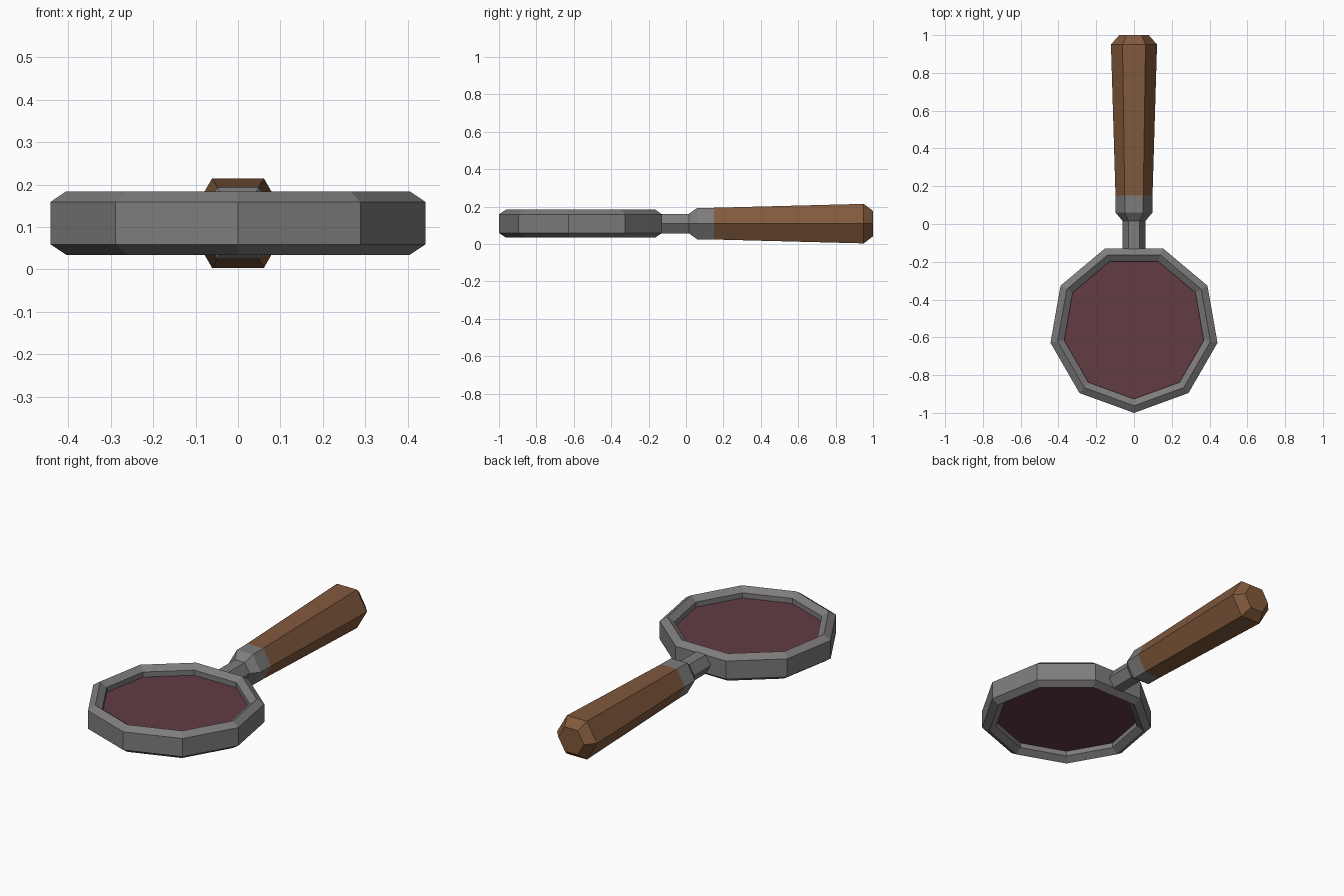
import bpy, bmesh
from math import sin, cos, tau, pi
from mathutils import Matrix

if "Cube" in bpy.data.objects:
    bpy.data.objects.remove(bpy.data.objects["Cube"])

MID = 0.109  # height of the shared centre plane


def material(name, rgb):
    m = bpy.data.materials.new(name)
    m.diffuse_color = (*rgb, 1)
    m.use_nodes = True
    m.node_tree.nodes["Principled BSDF"].inputs["Base Color"].default_value = m.diffuse_color
    return m


def sweep(name, profile, sides, matrix, mat, closed=False):
    """Spin (radius, height) points around local z; cap both ends, or join them."""
    bm = bmesh.new()
    rings = [[bm.verts.new((r * cos(tau * k / sides), r * sin(tau * k / sides), h))
              for k in range(sides)] for r, h in profile]
    pairs = list(zip(rings, rings[1:]))
    if closed:
        pairs.append((rings[-1], rings[0]))
    else:
        bm.faces.new(rings[0])
        bm.faces.new(rings[-1])
    for a, b in pairs:
        for k in range(sides):
            n = (k + 1) % sides
            bm.faces.new((a[k], a[n], b[n], b[k]))
    bm.transform(matrix)
    bmesh.ops.recalc_face_normals(bm, faces=bm.faces)
    mesh = bpy.data.meshes.new(name)
    bm.to_mesh(mesh)
    bm.free()
    mesh.materials.append(mat)
    obj = bpy.data.objects.new(name, mesh)
    bpy.context.collection.objects.link(obj)
    return obj


metal = material("metal", (0.21, 0.20, 0.20))
wood = material("wood", (0.22, 0.10, 0.045))
glass = material("glass", (0.12, 0.045, 0.055))

# Nine-sided head, with one corner pointing to the front
head = Matrix.Translation((0, -0.551, MID)) @ Matrix.Rotation(-pi / 2, 4, 'Z')
# Six-sided handle, running along +y with a flat side up
grip = Matrix.Translation((0, 0, MID)) @ Matrix.Rotation(-pi / 2, 4, 'X')

# Rim with a six-point section
sweep("rim", [(0.449, -0.05), (0.449, 0.05), (0.411, 0.075),
              (0.375, 0.05), (0.375, -0.05), (0.411, -0.075)], 9, head, metal, closed=True)

# Lens set inside the rim
sweep("lens", [(0.376, -0.022), (0.376, 0.022)], 9, head, glass)

# Neck flaring into the ferrule
sweep("neck_and_ferrule", [(0.06, -0.15), (0.06, 0.015), (0.097, 0.06), (0.098, 0.15)],
      6, grip, metal)

# Tapered wooden handle with a bevelled end
sweep("handle", [(0.098, 0.15), (0.122, 0.95), (0.078, 1.0)], 6, grip, wood)
